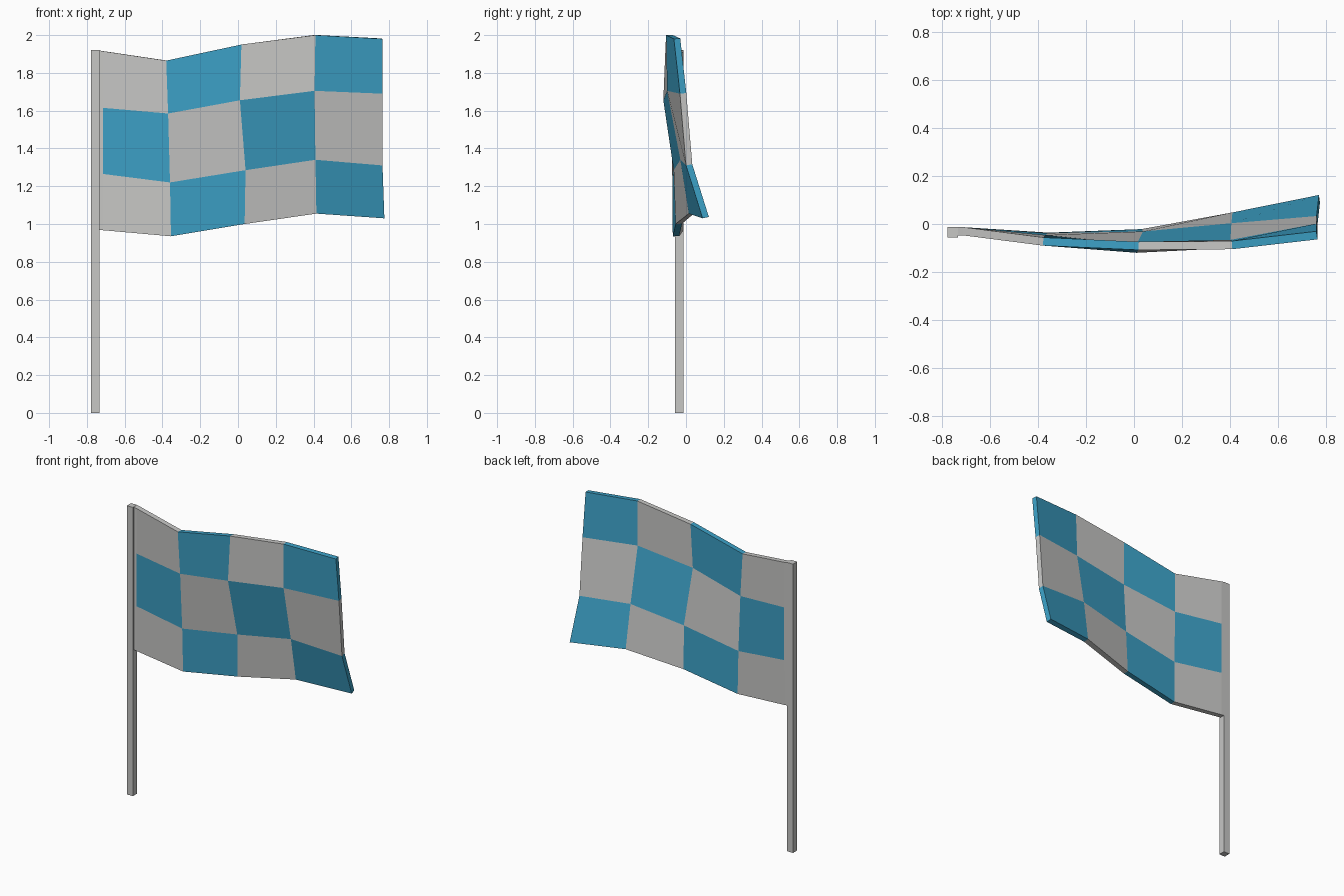
import bpy
import bmesh

cube = bpy.data.objects.get("Cube")
if cube:
    bpy.data.objects.remove(cube, do_unlink=True)


def material(name, colour):
    mat = bpy.data.materials.new(name)
    mat.use_nodes = True
    mat.diffuse_color = colour
    for node in mat.node_tree.nodes:
        if node.type == "BSDF_PRINCIPLED":
            node.inputs["Base Color"].default_value = colour
            node.inputs["Roughness"].default_value = 0.8
    return mat


grey = material("light_grey", (0.57, 0.57, 0.56, 1))
blue = material("sky_blue", (0.045, 0.35, 0.56, 1))


def new_object(name, bm, mats):
    mesh = bpy.data.meshes.new(name)
    bm.to_mesh(mesh)
    bm.free()
    for mat in mats:
        mesh.materials.append(mat)
    obj = bpy.data.objects.new(name, mesh)
    bpy.context.collection.objects.link(obj)
    return obj


# Square pole
bm = bmesh.new()
bmesh.ops.create_cube(bm, size=1)
bmesh.ops.scale(bm, vec=(0.044, 0.044, 1.92), verts=bm.verts)
bmesh.ops.translate(bm, vec=(-0.756, -0.035, 0.96), verts=bm.verts)
new_object("pole", bm, [grey])

# Waving cloth: front-surface points of each column, top to bottom
columns = [
    [(-0.74, -0.047, 1.92), (-0.74, -0.047, 1.62), (-0.74, -0.047, 1.27), (-0.74, -0.047, 0.97)],
    [(-0.715, -0.047, 1.915), (-0.715, -0.047, 1.615), (-0.715, -0.047, 1.265), (-0.715, -0.047, 0.967)],
    [(-0.38, -0.09, 1.865), (-0.37, -0.08, 1.585), (-0.36, -0.072, 1.22), (-0.355, -0.07, 0.935)],
    [(0.018, -0.108, 1.95), (0.01, -0.12, 1.655), (0.04, -0.065, 1.285), (0.035, -0.055, 1.0)],
    [(0.41, -0.105, 2.0), (0.405, -0.1, 1.705), (0.41, -0.03, 1.34), (0.415, 0.015, 1.055)],
    [(0.765, -0.064, 1.98), (0.765, -0.032, 1.69), (0.765, 0.0, 1.31), (0.775, 0.088, 1.03)],
]
bm = bmesh.new()
grid = [[bm.verts.new(p) for p in col] for col in columns]
for c in range(len(grid) - 1):
    for r in range(3):
        face = bm.faces.new((grid[c][r], grid[c][r + 1], grid[c + 1][r + 1], grid[c + 1][r]))
        # Checks alternate, except on the plain hem beside the pole
        face.material_index = 1 if c > 0 and (c + r) % 2 == 0 else 0
flag = new_object("flag_cloth", bm, [grey, blue])
solid = flag.modifiers.new("thickness", "SOLIDIFY")
solid.thickness = 0.034
solid.offset = -1
